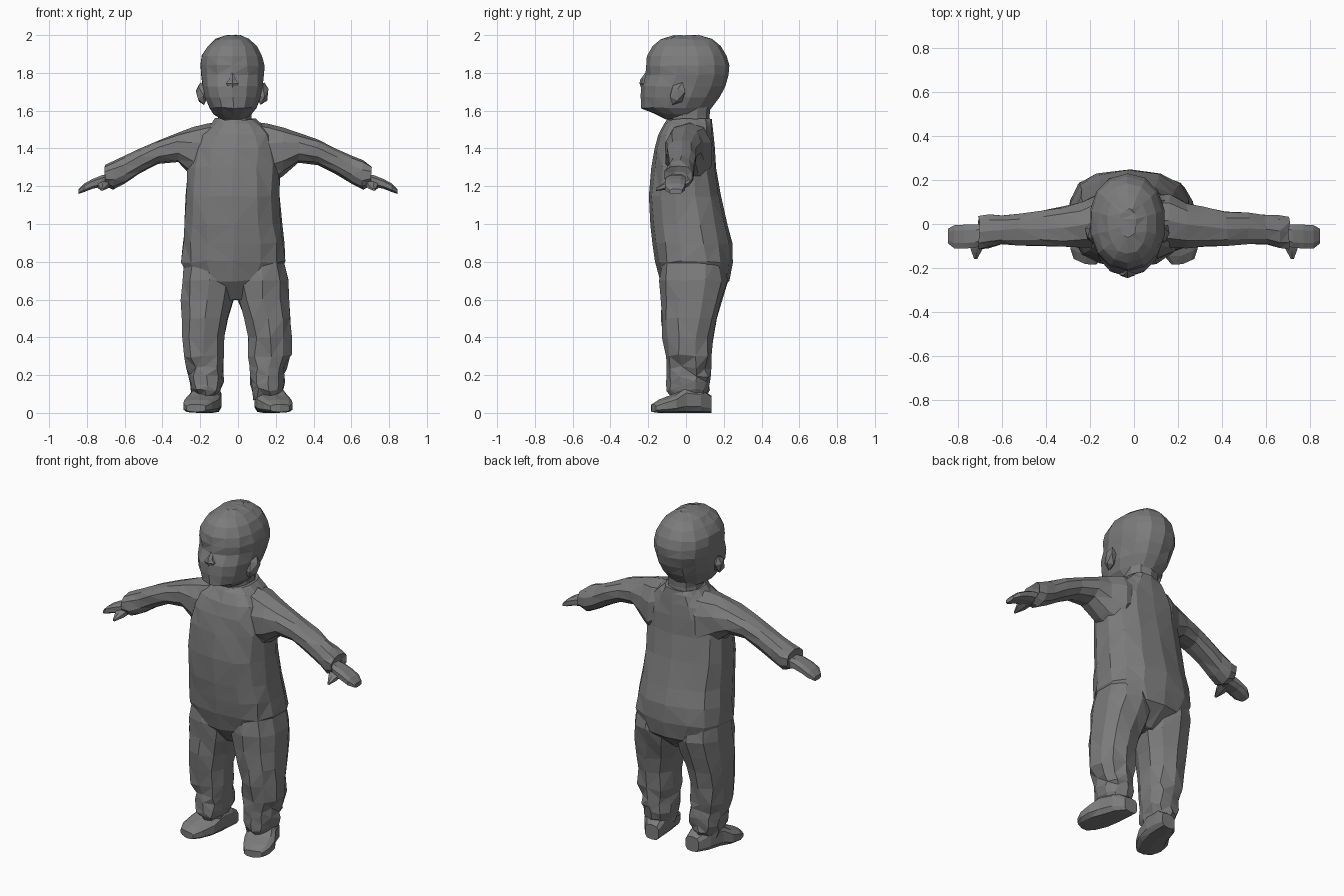
import bpy, bmesh, math, random
from mathutils import Vector

if "Cube" in bpy.data.objects:
    bpy.data.objects.remove(bpy.data.objects["Cube"])

random.seed(4)
grey = bpy.data.materials.new("plain_grey")
grey.diffuse_color = (0.2, 0.2, 0.2, 1)
grey.use_nodes = True
grey.node_tree.nodes["Principled BSDF"].inputs["Base Color"].default_value = grey.diffuse_color


def finish(bm, name):
    bmesh.ops.triangulate(bm, faces=bm.faces[:])
    bmesh.ops.recalc_face_normals(bm, faces=bm.faces[:])
    mesh = bpy.data.meshes.new(name)
    bm.to_mesh(mesh)
    bm.free()
    mesh.materials.append(grey)
    ob = bpy.data.objects.new(name, mesh)
    bpy.context.collection.objects.link(ob)
    return ob


def loft(name, axis, rings, sides=12, power=0.85, fold=0.0, flip=None, shape=None):
    """Skin rings (t, a0, a1, b0, b1) stacked along an axis; flip mirrors x about flip / 2."""
    bm = bmesh.new()
    loops = []
    for t, a0, a1, b0, b1 in rings:
        loop = []
        for i in range(sides):
            ang = 2 * math.pi * (i + 0.5) / sides
            c, s = math.cos(ang), math.sin(ang)
            a = (a0 + a1) / 2 + (a1 - a0) / 2 * math.copysign(abs(c) ** power, c)
            b = (b0 + b1) / 2 + (b1 - b0) / 2 * math.copysign(abs(s) ** power, s)
            co = Vector({"x": (t, a, b), "y": (a, t, b), "z": (a, b, t)}[axis])
            co += Vector([random.uniform(-fold, fold) for _ in range(3)])
            if shape:
                co = shape(co)
            if flip is not None:
                co.x = flip - co.x
            loop.append(bm.verts.new(co))
        loops.append(loop)
    for lo, hi in zip(loops, loops[1:]):
        for i in range(sides):
            j = (i + 1) % sides
            bm.faces.new((lo[i], lo[j], hi[j], hi[i]))
    bm.faces.new(loops[0])
    bm.faces.new(loops[-1])
    return finish(bm, name)


# Romper body, from crotch to collar
body = loft("romper", "z", [
    (0.60, -.07, .04, -.06, .12), (0.70, -.25, .20, -.135, .23),
    (0.80, -.302, .257, -.165, .25), (0.90, -.297, .248, -.18, .24),
    (1.00, -.287, .235, -.19, .215), (1.15, -.282, .222, -.197, .185),
    (1.30, -.272, .225, -.182, .16), (1.40, -.25, .215, -.168, .155),
    (1.47, -.21, .185, -.15, .15), (1.525, -.15, .13, -.118, .145),
    (1.555, -.12, .09, -.10, .135)], sides=14, power=0.8, fold=0.006)

# Neck
loft("neck", "z", [(1.50, -.12, .08, -.09, .13), (1.57, -.11, .075, -.085, .125),
                   (1.65, -.12, .08, -.07, .13)], sides=10)


# Head, with shallow eye sockets and a raised chin
def face_shape(co):
    side = abs(co.x + 0.03)
    if co.y < -0.1 and 1.77 < co.z < 1.81 and 0.04 < side < 0.13:
        co.y += 0.012
    return co


loft("head", "z", [
    (1.555, -.09, .04, -.11, .06), (1.58, -.13, .075, -.165, .105),
    (1.615, -.15, .10, -.235, .135), (1.67, -.178, .122, -.238, .18),
    (1.73, -.192, .133, -.236, .21), (1.79, -.20, .14, -.215, .228),
    (1.84, -.203, .142, -.212, .228), (1.89, -.193, .132, -.205, .215),
    (1.94, -.163, .103, -.175, .182), (1.978, -.12, .06, -.135, .14),
    (2.0, -.065, .01, -.06, .07)], sides=14, power=0.9, fold=0.003, shape=face_shape)

# Nose
loft("nose", "z", [(1.72, -.05, -.01, -.238, -.19), (1.745, -.068, .008, -.246, -.19),
                   (1.765, -.05, -.01, -.242, -.19), (1.80, -.036, -.024, -.216, -.18)],
     sides=6)

# Ears: flattened, tilted ovals
for side, x in (("right", -.19), ("left", .13)):
    bm = bmesh.new()
    bmesh.ops.create_icosphere(bm, subdivisions=1, radius=1)
    ear = finish(bm, side + "_ear")
    ear.scale = (0.032, 0.045, 0.066)
    ear.location = (x, -0.045, 1.69)
    ear.rotation_euler = (-0.45, 0, 0.35 if x < 0 else -0.35)


def crumple(co):
    """Irregular creases near the ankle."""
    if co.z < 0.32:
        co += Vector([random.uniform(-.009, .009) for _ in range(3)])
    return co


def lean(co):
    """The left leg stands a little wider than the hip above it."""
    co.x += 0.06 * max(0, co.z - 0.4)
    return crumple(co)


def toe_out(co):
    """Outer toes sit further back."""
    if co.y < 0:
        co.y += 0.45 * max(0, -0.215 - co.x)
    return co


# Limbs: drawn once and mirrored
clothes = []
for side, leg_flip, arm_flip in (("right", None, 0), ("left", -0.015, None)):
    # Trouser leg with bunched folds at the ankle
    clothes.append(loft(side + "_trouser_leg", "z", [
        (0.08, -.235, -.10, -.07, .10), (0.12, -.25, -.09, -.10, .12),
        (0.155, -.26, -.075, -.10, .13), (0.20, -.26, -.08, -.10, .13),
        (0.24, -.27, -.08, -.10, .13),
        (0.30, -.295, -.065, -.11, .13), (0.40, -.30, -.07, -.125, .14),
        (0.50, -.303, -.052, -.13, .16), (0.60, -.305, -.022, -.132, .19),
        (0.70, -.302, -.01, -.138, .22), (0.82, -.288, -.03, -.125, .20),
        (0.98, -.262, -.06, -.10, .16)],
        sides=10, fold=0.006, flip=leg_flip, shape=lean if side == "left" else crumple))

    # Foot, turned outward, flat sole
    loft(side + "_foot", "y", [
        (0.135, -.18, -.09, 0, .09), (0.08, -.225, -.085, 0, .13),
        (0.00, -.255, -.085, 0, .14), (-.08, -.285, -.10, 0, .095),
        (-.145, -.292, -.135, 0, .07), (-.185, -.275, -.17, 0.005, .045)],
        sides=10, power=0.6, flip=None if leg_flip is None else 0, shape=toe_out)

    # Sleeve, sloping down to a tucked-in cuff
    clothes.append(loft(side + "_sleeve", "x", [
        (0.06, -.08, .13, 1.30, 1.545), (0.16, -.115, .14, 1.20, 1.535),
        (0.24, -.112, .10, 1.255, 1.513), (0.32, -.108, .08, 1.325, 1.482),
        (0.42, -.10, .06, 1.315, 1.445), (0.52, -.098, .052, 1.265, 1.40),
        (0.60, -.095, .042, 1.215, 1.36), (0.66, -.11, .045, 1.185, 1.335),
        (0.705, -.115, .038, 1.205, 1.31), (0.69, -.085, .01, 1.215, 1.275)],
        sides=10, fold=0.004, flip=arm_flip))

    # Hand with fingers held together, and thumb
    loft(side + "_hand", "x", [
        (0.66, -.085, .0, 1.205, 1.27), (0.72, -.11, .0, 1.195, 1.26),
        (0.77, -.115, .0, 1.185, 1.24), (0.815, -.115, -.002, 1.168, 1.215),
        (0.845, -.09, -.02, 1.158, 1.185)], sides=8, power=0.7, flip=arm_flip)
    loft(side + "_thumb", "y", [
        (-.07, .67, .75, 1.19, 1.245), (-.115, .685, .745, 1.18, 1.22),
        (-.16, .712, .727, 1.175, 1.19)], sides=6, flip=arm_flip)

# Sew sleeves and trouser legs into the romper as one shell
for part in clothes:
    mod = body.modifiers.new(part.name, "BOOLEAN")
    mod.operation, mod.solver, mod.object = "UNION", "EXACT", part
bpy.context.view_layer.update()
shell = bpy.data.meshes.new_from_object(body.evaluated_get(bpy.context.evaluated_depsgraph_get()))
body.modifiers.clear()
xs = [v.co.x for v in shell.vertices]
zs = [v.co.z for v in shell.vertices]
if xs and min(xs) < -0.65 and max(xs) > 0.65 and min(zs) < 0.2 and max(zs) > 1.5:
    body.data = shell
    for part in clothes:
        bpy.data.objects.remove(part)
